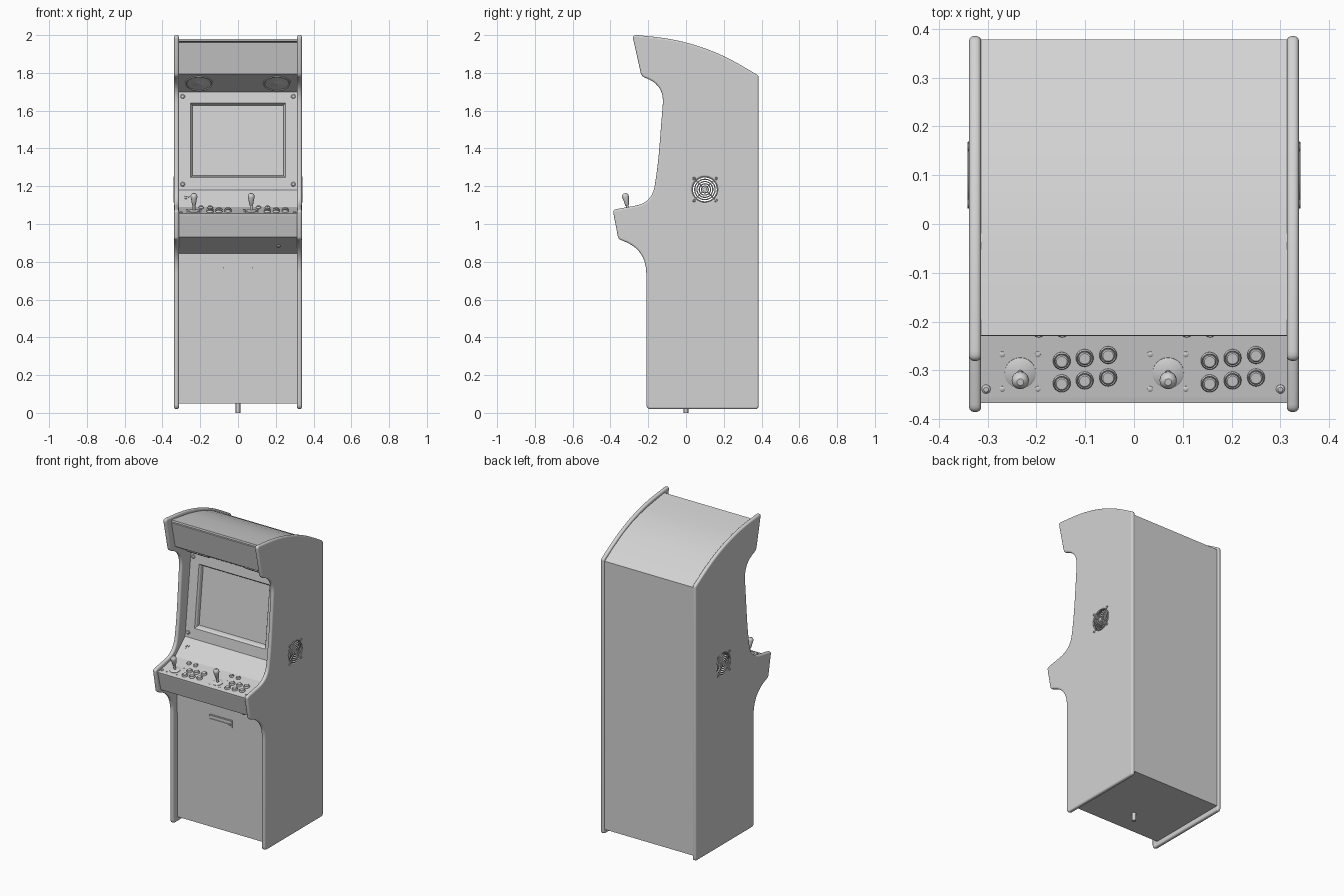
import bpy, bmesh, math
from mathutils import Vector, Matrix

if "Cube" in bpy.data.objects:
    bpy.data.objects.remove(bpy.data.objects["Cube"])

grey = bpy.data.materials.new("plain grey")
grey.diffuse_color = (0.65, 0.65, 0.65, 1)
grey.use_nodes = True
grey.node_tree.nodes["Principled BSDF"].inputs["Base Color"].default_value = grey.diffuse_color
HALF = 0.314          # half width between the side panels


def finish(name, bm, angle=35):
    bmesh.ops.recalc_face_normals(bm, faces=bm.faces)
    me = bpy.data.meshes.new(name)
    bm.to_mesh(me)
    bm.free()
    ob = bpy.data.objects.new(name, me)
    bpy.context.collection.objects.link(ob)
    me.materials.append(grey)
    smooth(ob, angle)
    return ob


def smooth(ob, angle=35):
    bpy.ops.object.select_all(action='DESELECT')
    ob.select_set(True)
    bpy.context.view_layer.objects.active = ob
    bpy.ops.object.shade_smooth_by_angle(angle=math.radians(angle))


def strip(name, pts, t=0.012):
    """Board following a (y, z) path across the cabinet, thickened inwards."""
    pts = [Vector(p) for p in pts]
    inner = []
    for i, p in enumerate(pts):
        d = (pts[min(i + 1, len(pts) - 1)] - pts[max(i - 1, 0)]).normalized()
        inner.append(p + Vector((d.y, -d.x)) * t)
    loop = pts + inner[::-1]
    bm = bmesh.new()
    face = bm.faces.new([bm.verts.new((-HALF, p.x, p.y)) for p in loop])
    ext = bmesh.ops.extrude_face_region(bm, geom=[face], use_keep_orig=True)
    bmesh.ops.translate(bm, vec=(2 * HALF, 0, 0),
                        verts=[v for v in ext["geom"] if isinstance(v, bmesh.types.BMVert)])
    return finish(name, bm, 20)


def lathe(name, profile, places, normal, seg=24):
    """Turned parts: (radius, height) profile placed along a normal."""
    rot = Vector((0, 0, 1)).rotation_difference(Vector(normal)).to_matrix().to_4x4()
    bm = bmesh.new()
    for pos in places:
        m = Matrix.Translation(pos) @ rot
        rings = []
        for r, h in profile:
            rings.append([bm.verts.new(m @ Vector((r * math.cos(a), r * math.sin(a), h)))
                          for a in (2 * math.pi * k / seg for k in range(seg))])
        for a, b in zip(rings, rings[1:]):
            for k in range(seg):
                bm.faces.new((a[k], a[(k + 1) % seg], b[(k + 1) % seg], b[k]))
        bm.faces.new(rings[0][::-1])
        bm.faces.new(rings[-1])
    return finish(name, bm)


def box(name, c, s):
    bm = bmesh.new()
    bmesh.ops.create_cube(bm, size=1, matrix=Matrix.Translation(c) @ Matrix.Diagonal((*s, 1)))
    return finish(name, bm)


# Side panel outline: corner (y, z) and rounding length
corners = [(-0.21, 0.02, .025), (-0.21, 0.865, .13), (-0.358, 0.92, .014), (-0.388, 1.075, .018),
           (-0.18, 1.113, .09), (-0.148, 1.315, .09), (-0.115, 1.735, .1), (-0.236, 1.782, .02),
           (-0.285, 2.003, .025), (0.08, 1.965, .25), (0.385, 1.785, .012), (0.385, 0.02, .02)]
outline = []
for i, (y, z, t) in enumerate(corners):
    p = Vector((y, z))
    a = p + (Vector(corners[i - 1][:2]) - p).normalized() * t
    b = p + (Vector(corners[(i + 1) % len(corners)][:2]) - p).normalized() * t
    n = 10 if t > 0.05 else 5
    for k in range(n + 1):
        u = k / n
        outline.append(a * (1 - u) ** 2 + p * 2 * u * (1 - u) + b * u * u)
FAN_Y, FAN_Z = 0.10, 1.183
hole = [Vector((FAN_Y + .066 * math.cos(k * math.pi / 20), FAN_Z + .066 * math.sin(k * math.pi / 20)))
        for k in range(40)]

# Side panels with rounded edging and a round fan hole
for side, label in ((-1, "left"), (1, "right")):
    cu = bpy.data.curves.new(label + "_side_panel", 'CURVE')
    cu.dimensions = '2D'
    cu.fill_mode = 'BOTH'
    cu.extrude, cu.bevel_depth, cu.offset, cu.bevel_resolution = 0.0025, 0.01, -0.01, 3
    for pts in (outline, hole):
        sp = cu.splines.new('POLY')
        sp.points.add(len(pts) - 1)
        for q, p in zip(sp.points, pts):
            q.co = (p.x, p.y, 0, 1)
        sp.use_cyclic_u = True
    cu.materials.append(grey)
    ob = bpy.data.objects.new(label + "_side_panel", cu)
    bpy.context.collection.objects.link(ob)
    ob.matrix_world = Matrix(((0, 0, 1, side * 0.3255), (1, 0, 0, 0), (0, 1, 0, 0), (0, 0, 0, 1)))
    bpy.ops.object.select_all(action='DESELECT')
    ob.select_set(True)
    bpy.context.view_layer.objects.active = ob
    bpy.ops.object.convert(target='MESH')
    smooth(bpy.context.view_layer.objects.active)

    # Fan guard: wire rings, diagonal spokes, screw loops and hub
    bm = bmesh.new()

    def wire(cy, cz, radius, r, seg):
        rows = []
        for k in range(seg):
            a = 2 * math.pi * k / seg
            rows.append([bm.verts.new((side * 0.339 + r * math.sin(b),
                                       cy + (radius + r * math.cos(b)) * math.cos(a),
                                       cz + (radius + r * math.cos(b)) * math.sin(a)))
                         for b in (2 * math.pi * j / 6 for j in range(6))])
        for k in range(seg):
            for j in range(6):
                bm.faces.new((rows[k][j], rows[k][(j + 1) % 6],
                              rows[(k + 1) % seg][(j + 1) % 6], rows[(k + 1) % seg][j]))

    for radius in (.066, .054, .042, .030, .018):
        wire(FAN_Y, FAN_Z, radius, .003, 40)
    for k in range(4):
        a = math.pi / 4 + k * math.pi / 2
        d = Vector((0, math.cos(a), math.sin(a)))
        wire(FAN_Y + .082 * d.y, FAN_Z + .082 * d.z, .006, .0025, 12)
        m = (Matrix.Translation(Vector((side * 0.337, FAN_Y, FAN_Z)) + d * .045)
             @ Vector((0, 0, 1)).rotation_difference(d).to_matrix().to_4x4())
        bmesh.ops.create_cone(bm, cap_ends=True, segments=6, radius1=.0025, radius2=.0025,
                              depth=.06, matrix=m)
    finish(label + "_fan_guard", bm)
    lathe(label + "_fan_hub", [(.012, 0), (.012, .004)], [(side * 0.337, FAN_Y, FAN_Z)], (side, 0, 0))

# Boards between the sides, listed going round the cabinet
strip("front_door", [(-.165, .05), (-.17, .845)])
strip("control_box_underside", [(-.17, .845), (-.335, .93)])
strip("control_box_front", [(-.335, .93), (-.367, 1.055)])
strip("control_deck", [(-.367, 1.055), (-.19, 1.09)])
strip("sloped_panel", [(-.19, 1.09), (-.09, 1.18)])
strip("speaker_panel", [(-.03, 1.70), (-.19, 1.795)])
strip("marquee", [(-.19, 1.795), (-.228, 1.962)])
strip("roof", [(-.228, 1.98), (-.17, 1.972), (-.05, 1.954), (.03, 1.936), (.11, 1.912),
               (.19, 1.88), (.298, 1.822), (.378, 1.772)])
strip("back_panel", [(.378, 1.772), (.378, .05)])
strip("floor_panel", [(.378, .05), (-.165, .05)])


# Screen surround with a recessed screen
def bezel_y(z):
    return -.09 + .06 * (z - 1.18) / .52


bm = bmesh.new()
rings = []
for x, z0, z1, depth in ((HALF, 1.18, 1.70, 0), (.251, 1.245, 1.64, 0),
                         (.244, 1.253, 1.632, .01), (.240, 1.257, 1.628, .03)):
    rings.append([bm.verts.new((sx, bezel_y(z) + depth, z))
                  for sx, z in ((-x, z0), (x, z0), (x, z1), (-x, z1))])
for a, b in zip(rings, rings[1:]):
    for k in range(4):
        bm.faces.new((a[k], a[(k + 1) % 4], b[(k + 1) % 4], b[k]))
bm.faces.new(rings[-1])
finish("screen_and_surround", bm, 10)
lathe("surround_bolts", [(.012, 0), (.012, .003), (.008, .006)],
      [(s * .293, bezel_y(z), z) for s in (-1, 1) for z in (1.21, 1.675)], (0, -.993, .115), 16)

# Speakers under the marquee
lathe("speakers", [(.074, 0), (.074, .004), (.068, .006), (.064, .002), (.02, .002), (.015, .004)],
      [(s * .206, -.106, 1.745) for s in (-1, 1)], (0, -.095, -.16), 40)

# Control deck fittings, the same layout for both players
UP = (0, -.194, .981)


def deck(x, y):
    return (x, y, 1.055 + .1977 * (y + .367))


sticks, screws, buttons, starts = [], [], [], []
for off in (0, .303):
    sticks.append(deck(-.233 + off, -.305))
    screws += [deck(x + off, y) for x in (-.27, -.197) for y in (-.267, -.338)]
    buttons += [deck(x + off, y + dy) for x, y in ((-.148, -.280), (-.101, -.274), (-.053, -.268))
                for dy in (0, -.046)]
    starts += [deck(x + off, -.218) for x in (-.195, -.147)]
lathe("joysticks", [(.032, 0), (.032, .003), (.029, .005), (.007, .007), (.007, .03), (.010, .034),
                    (.014, .06), (.0175, .075), (.0175, .083), (.014, .092), (.007, .097)],
      sticks, UP)
lathe("deck_screws", [(.006, 0), (.006, .002), (.003, .004)], screws, UP, 12)
lathe("deck_bolts", [(.009, 0), (.009, .003), (.005, .006)],
      [deck(s, -.338) for s in (-.303, .3)], UP, 16)
ring = [(.018, 0), (.018, .005), (.016, .008), (.014, .005), (.0135, .005), (.0135, .010), (.011, .012)]
lathe("action_buttons", ring, buttons, UP)
lathe("start_buttons", [(r * .75, h) for r, h in ring], starts, UP)

# Small fittings: sockets, underside lock, coin plate, foot
lathe("panel_sockets", [(.006, 0), (.006, .004)],
      [(-.276, -.129, 1.145), (-.262, -.129, 1.145), (-.276, -.14, 1.135)], (0, -.09, .1), 12)
lathe("underside_lock", [(.01, 0), (.01, .006), (.006, .008)], [(.215, -.248, .885)],
      (0, -.085, -.165), 16)
box("coin_plate", (0, -.171, .752), (.16, .008, .046))
box("coin_plate_top_bar", (0, -.176, .769), (.16, .010, .008))
box("coin_plate_slot_bar", (-.008, -.176, .748), (.135, .008, .005))
lathe("coin_plate_lock", [(.007, 0), (.007, .008)], [(.066, -.174, .747)], (0, -1, 0), 12)
lathe("centre_foot", [(.012, 0), (.012, .052)], [(0, 0, 0)], (0, 0, 1), 16)
